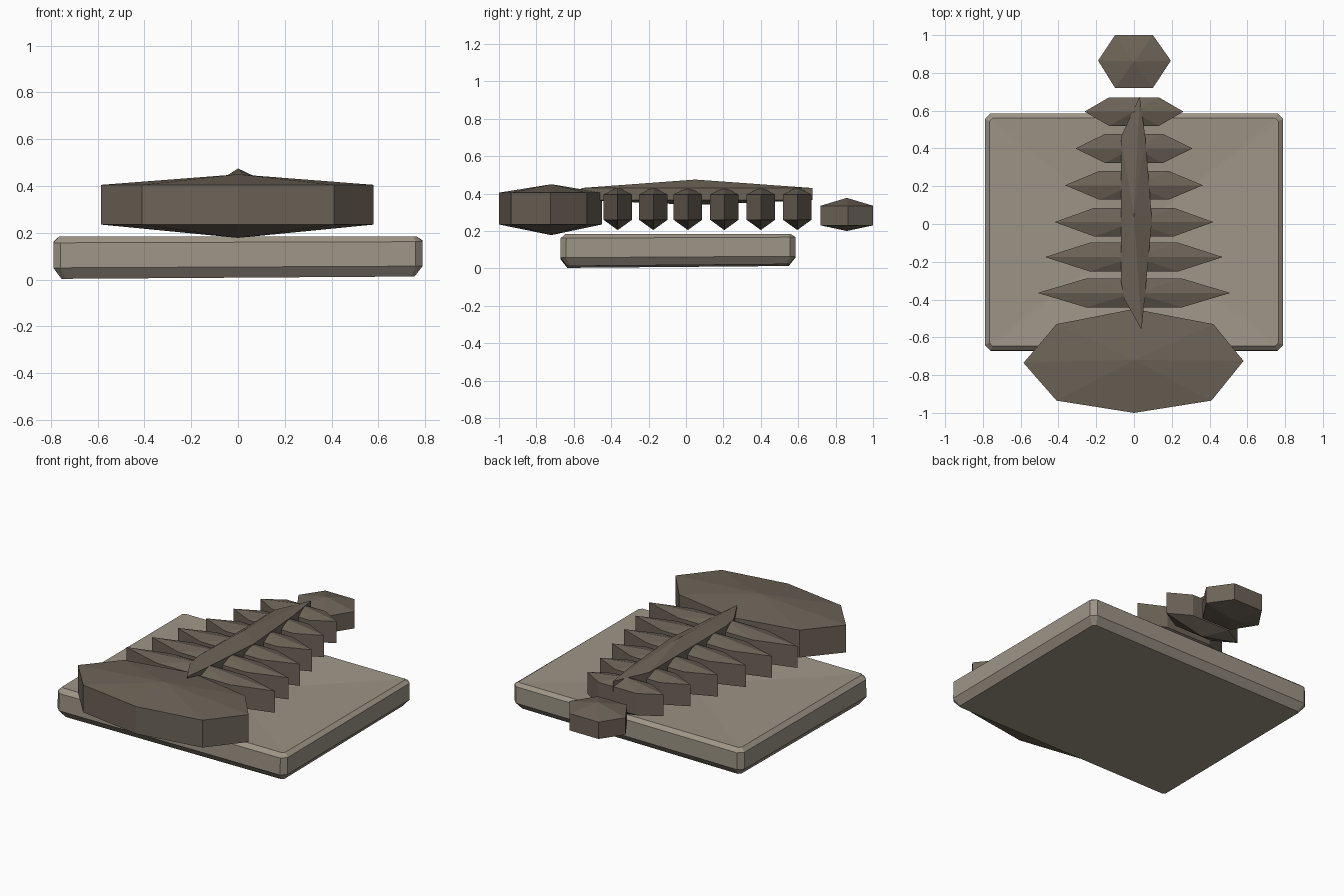
import bpy

if "Cube" in bpy.data.objects:
    bpy.data.objects.remove(bpy.data.objects["Cube"])


def material(name, rgb):
    m = bpy.data.materials.new(name)
    m.diffuse_color = (*rgb, 1)
    m.use_nodes = True
    m.node_tree.nodes["Principled BSDF"].inputs["Base Color"].default_value = m.diffuse_color
    return m


STONE = material("stone", (0.34, 0.30, 0.24))
BONE = material("bone", (0.15, 0.125, 0.095))


def build(name, rings, bottom, top, mat):
    """Stack equal-length rings and close both ends with a fan to a point."""
    n = len(rings[0])
    verts = [v for r in rings for v in r] + [bottom, top]
    lo, hi = len(verts) - 2, len(verts) - 1
    faces = []
    for k in range(len(rings) - 1):
        for i in range(n):
            j = (i + 1) % n
            faces.append((k * n + i, k * n + j, (k + 1) * n + j, (k + 1) * n + i))
    last = (len(rings) - 1) * n
    for i in range(n):
        j = (i + 1) % n
        faces.append((j, i, lo))
        faces.append((last + i, last + j, hi))
    me = bpy.data.meshes.new(name)
    me.from_pydata(verts, [], faces)
    me.materials.append(mat)
    ob = bpy.data.objects.new(name, me)
    bpy.context.collection.objects.link(ob)
    return ob


def bone(name, outline, z0, z1, low, high, centre):
    """Faceted prism with a raised point above and below."""
    rings = [[(x, y, z) for x, y in outline] for z in (z0, z1)]
    return build(name, rings, (*centre, low), (*centre, high), BONE)


def slab_ring(hx, y0, y1, c, z, tilt=0.0):
    """Rectangle with cut corners, optionally tilted up to the right and back."""
    pts = [(-hx + c, y0), (hx - c, y0), (hx, y0 + c), (hx, y1 - c),
           (hx - c, y1), (-hx + c, y1), (-hx, y1 - c), (-hx, y0 + c)]
    return [(x, y, z + tilt * ((x + hx) / (2 * hx) + (y - y0) / (y1 - y0)) / 2)
            for x, y in pts]


# Stone slab: chamfered edges and a slightly dished top
slab = build("slab", [
    slab_ring(0.755, -0.635, 0.55, 0.015, 0.003, 0.02),
    slab_ring(0.79, -0.672, 0.585, 0.03, 0.05, 0.015),
    slab_ring(0.79, -0.67, 0.585, 0.03, 0.157, 0.01),
    slab_ring(0.765, -0.645, 0.56, 0.015, 0.184),
], (0, -0.045, 0.013), (0, -0.045, 0.145), STONE)

# Skull
bone("skull", [(0, -1.0), (0.41, -0.935), (0.58, -0.725), (0.42, -0.53),
               (0, -0.45), (-0.41, -0.53), (-0.585, -0.735), (-0.41, -0.935)],
     0.235, 0.405, 0.178, 0.45, (0, -0.72))

# Ribs, shrinking towards the tail
ribs = [(-0.365, 0.51), (-0.175, 0.47), (0.01, 0.42),
        (0.205, 0.365), (0.4, 0.31), (0.595, 0.262)]
for i, (y, w) in enumerate(ribs):
    m, d = w * 0.5, 0.076
    bone(f"rib_{i + 1}", [(w, y), (m, y + d), (-m, y + d), (-w, y), (-m, y - d), (m, y - d)],
         0.26, 0.395, 0.205, 0.435, (0, y))

# Backbone
bone("spine", [(0.04, -0.56), (0.06, -0.36), (0.095, 0.02), (0.06, 0.46),
               (0.03, 0.675), (-0.07, 0.46), (-0.07, -0.3), (-0.05, -0.4)],
     0.365, 0.43, 0.34, 0.475, (0, 0.05))

# Tail
bone("tail_bone", [(0.195, 0.865), (0.1, 1.0), (-0.1, 1.0),
                   (-0.19, 0.865), (-0.1, 0.72), (0.1, 0.72)],
     0.23, 0.335, 0.2, 0.377, (0, 0.86))
